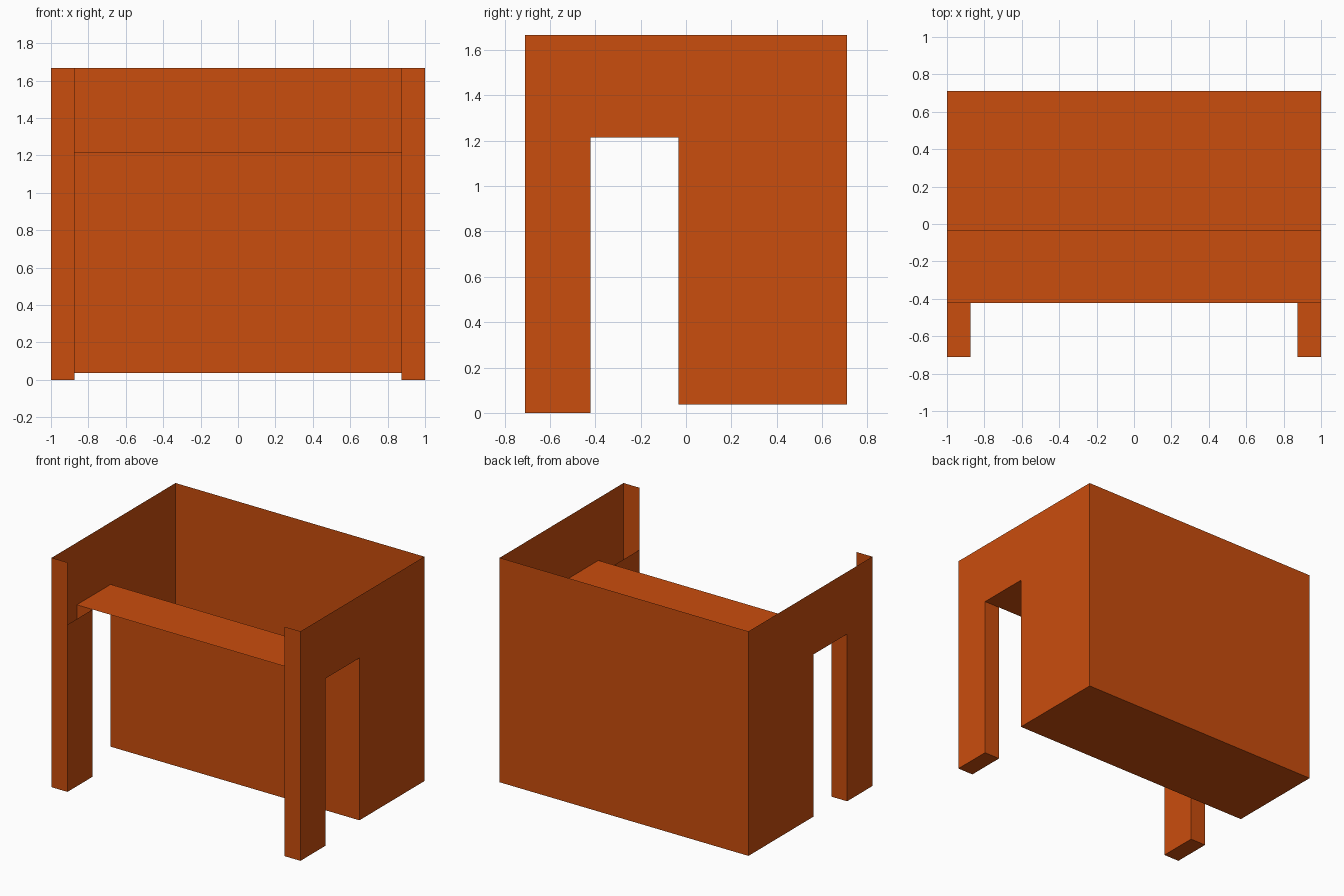
import bpy

if "Cube" in bpy.data.objects:
    bpy.data.objects.remove(bpy.data.objects["Cube"])

# Key positions
X, XI = 1.0, 0.873                    # outer wall, inner leg face
YF, YL, YB, YR = -0.711, -0.422, -0.034, 0.711   # front, leg back, bin front, rear
Z0, ZB, ZS, ZT = 0.0, 0.036, 1.215, 1.667        # floor, bin base, shelf, rim

paint = bpy.data.materials.new("burnt orange")
paint.diffuse_color = (0.59, 0.074, 0.004, 1)
paint.use_nodes = True
paint.node_tree.nodes["Principled BSDF"].inputs["Base Color"].default_value = paint.diffuse_color


def sheet(name, *polys):
    """Thin sheet part made from one or more flat outlines."""
    verts, faces = [], []
    for p in polys:
        faces.append(range(len(verts), len(verts) + len(p)))
        verts += p
    me = bpy.data.meshes.new(name)
    me.from_pydata(verts, [], [list(f) for f in faces])
    me.materials.append(paint)
    ob = bpy.data.objects.new(name, me)
    bpy.context.collection.objects.link(ob)
    return ob


def across_y(x0, x1, y, z0, z1):      # panel facing -y
    return [(x0, y, z0), (x1, y, z0), (x1, y, z1), (x0, y, z1)]


def level(x0, x1, y0, y1, z):         # panel facing up
    return [(x0, y0, z), (x1, y0, z), (x1, y1, z), (x0, y1, z)]


# Open-topped bin: front, base and back panels, and the shelf in front of it
sheet("bin_front", across_y(-X, X, YB, ZB, ZS))
sheet("bin_base", level(-X, X, YB, YR, ZB)[::-1])
sheet("back_panel", across_y(-X, X, YR, ZB, ZT)[::-1])
sheet("shelf", level(-X, X, YL, YB, ZS))

# Notched side walls: leg, opening, bin side and upper band in one outline
outline = [(YF, Z0), (YL, Z0), (YL, ZS), (YB, ZS),
           (YB, ZB), (YR, ZB), (YR, ZT), (YF, ZT)]
for side, s in (("left", -1), ("right", 1)):
    wall = [(s * X, y, z) for y, z in outline]
    sheet(side + "_wall", wall if s > 0 else wall[::-1])

    # Hollow front leg: tall front strip, inner face, back face and foot
    a, b = sorted((s * X, s * XI))
    inner = [(s * XI, YF, Z0), (s * XI, YL, Z0), (s * XI, YL, ZS), (s * XI, YF, ZS)]
    sheet(side + "_front_leg",
          across_y(a, b, YF, Z0, ZT),
          inner[::-1] if s > 0 else inner,
          across_y(a, b, YL, Z0, ZS)[::-1],
          level(a, b, YF, YL, Z0)[::-1])
